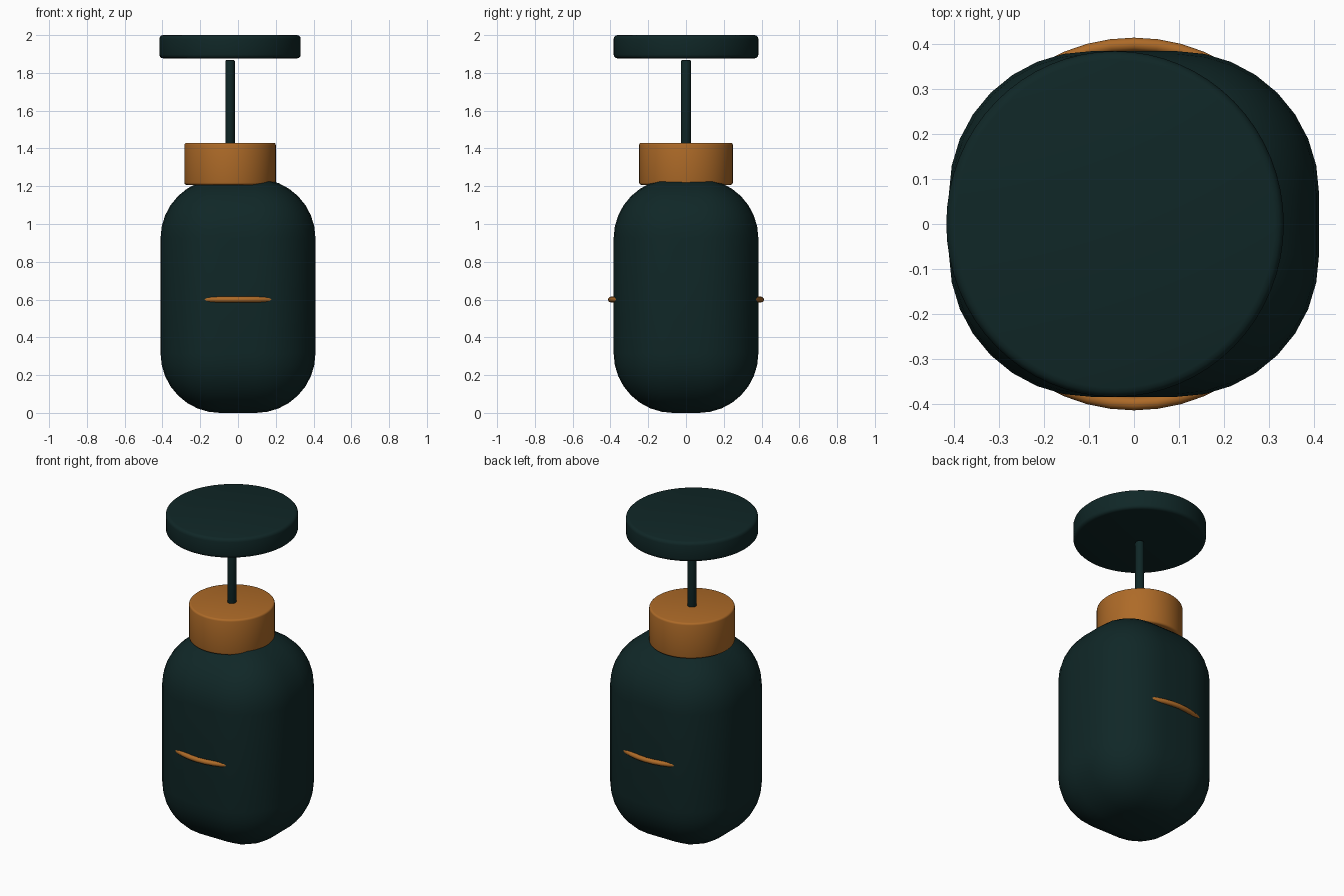
import bpy, bmesh, math
from mathutils import Matrix

cube = bpy.data.objects.get("Cube")
if cube:
    bpy.data.objects.remove(cube, do_unlink=True)


def material(name, rgb):
    m = bpy.data.materials.new(name)
    m.use_nodes = True
    color = (*rgb, 1.0)
    m.diffuse_color = color
    m.node_tree.nodes["Principled BSDF"].inputs["Base Color"].default_value = color
    return m


GREEN = material("dark green", (0.005, 0.02, 0.02))
COPPER = material("copper brown", (0.42, 0.145, 0.021))


def finish(obj, mat):
    obj.data.materials.append(mat)
    bpy.ops.object.select_all(action='DESELECT')
    obj.select_set(True)
    bpy.context.view_layer.objects.active = obj
    bpy.ops.object.shade_smooth_by_angle(angle=math.radians(35))


def add_mesh(name, bm, mat, bevel, segments):
    """Round the sharp edges, then turn the bmesh into an object."""
    sharp = [e for e in bm.edges if e.calc_face_angle(0) > math.radians(60)]
    bmesh.ops.bevel(bm, geom=sharp, offset=bevel, segments=segments,
                    profile=0.5, affect='EDGES')
    mesh = bpy.data.meshes.new(name)
    bm.to_mesh(mesh)
    bm.free()
    obj = bpy.data.objects.new(name, mesh)
    bpy.context.collection.objects.link(obj)
    finish(obj, mat)


def disc(name, x, rx, ry, z0, z1, mat, bevel, sides=64):
    bm = bmesh.new()
    bmesh.ops.create_cone(bm, cap_ends=True, segments=sides,
                          radius1=1, radius2=1, depth=1)
    bm.transform(Matrix.Translation((x, 0, (z0 + z1) / 2))
                 @ Matrix.Diagonal((rx, ry, z1 - z0, 1)))
    add_mesh(name, bm, mat, bevel, 3)


# Bottle body: a heavily rounded box
bm = bmesh.new()
bmesh.ops.create_cube(bm, size=1)
bm.transform(Matrix.Translation((0, 0, 0.62)) @ Matrix.Diagonal((0.82, 0.766, 1.24, 1)))
add_mesh("bottle_body", bm, GREEN, 0.315, 8)

# Collar, pump stem and top plate share one axis
AXIS = -0.042
disc("collar", AXIS, 0.242, 0.248, 1.207, 1.43, COPPER, 0.012)
disc("pump_stem", AXIS, 0.025, 0.026, 1.41, 1.867, GREEN, 0.004, 24)
disc("top_plate", AXIS, 0.374, 0.383, 1.877, 2.0, GREEN, 0.02)

# Thin band that shows through the front and back faces
bpy.ops.mesh.primitive_torus_add(location=(0, 0, 0.6), major_radius=0.398,
                                 minor_radius=0.015, major_segments=48,
                                 minor_segments=12)
band = bpy.context.object
band.name = "accent_band"
band.scale.x = 0.985
finish(band, COPPER)
